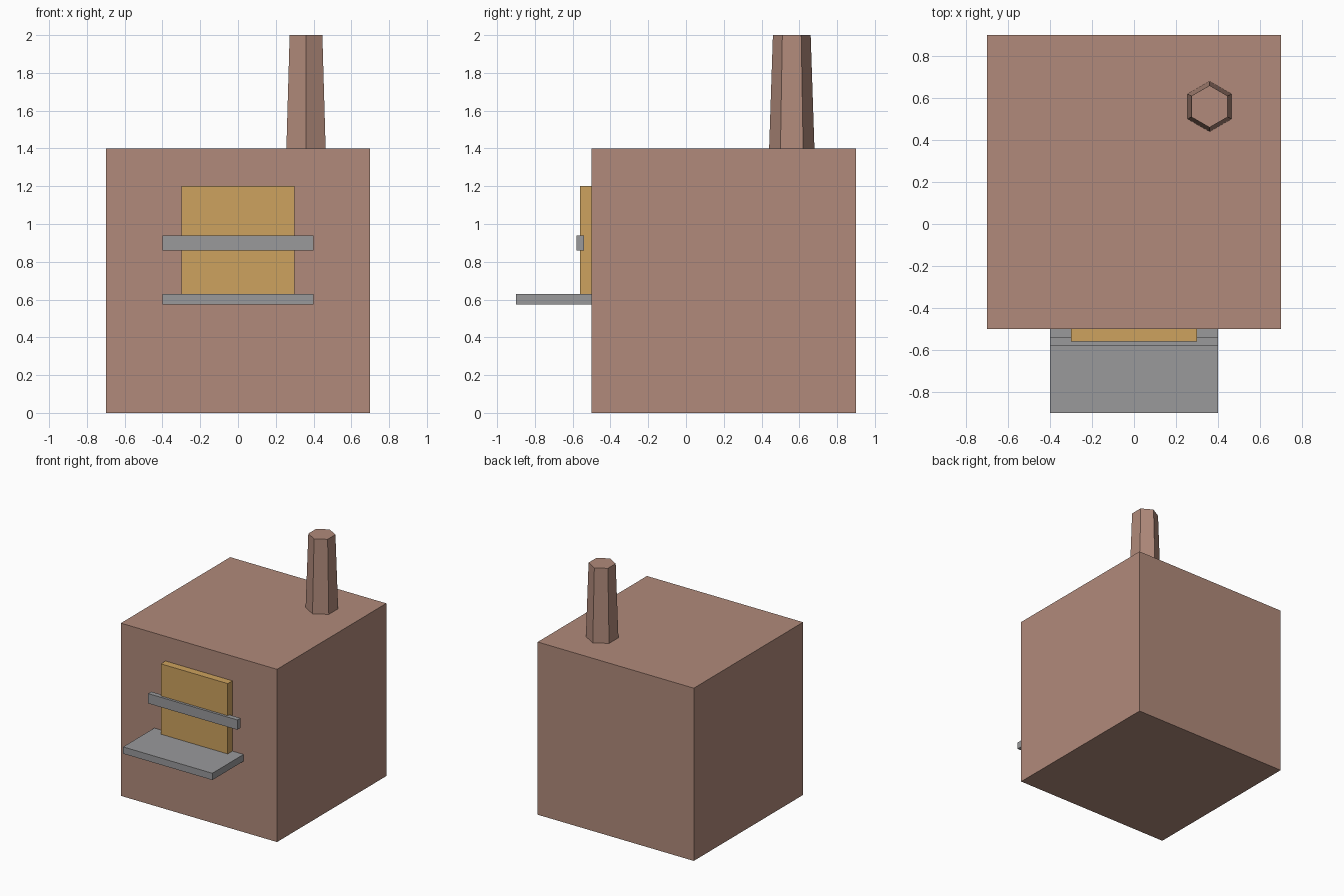
import bpy
import math

default = bpy.data.objects.get("Cube")
if default:
    bpy.data.objects.remove(default, do_unlink=True)


def material(name, rgb):
    mat = bpy.data.materials.new(name)
    mat.use_nodes = True
    color = (*rgb, 1)
    mat.diffuse_color = color
    mat.node_tree.nodes["Principled BSDF"].inputs["Base Color"].default_value = color
    return mat


def box(name, mat, xs, ys, zs):
    """Box given by its low and high limits on each axis."""
    spans = (xs, ys, zs)
    bpy.ops.mesh.primitive_cube_add(size=1, location=[(a + b) / 2 for a, b in spans])
    obj = bpy.context.object
    obj.name = name
    obj.scale = [b - a for a, b in spans]
    bpy.ops.object.transform_apply(location=False, rotation=False, scale=True)
    obj.data.materials.append(mat)
    return obj


clay = material("clay brown", (0.44, 0.255, 0.197))
wood = material("ochre wood", (0.61, 0.36, 0.112))
iron = material("iron grey", (0.32, 0.32, 0.33))

# Oven block
box("oven_body", clay, (-0.7, 0.7), (-0.5, 0.9), (0, 1.4))

# Door with its crossbar, and the shelf below it
box("door", wood, (-0.3, 0.3), (-0.56, -0.5), (0.6, 1.2))
box("door_bar", iron, (-0.4, 0.4), (-0.58, -0.54), (0.86, 0.94))
box("front_shelf", iron, (-0.4, 0.4), (-0.9, -0.5), (0.575, 0.63))

# Tapered six-sided chimney with corners toward the front and back
bpy.ops.mesh.primitive_cone_add(vertices=6, radius1=0.12, radius2=0.1, depth=0.6,
                                location=(0.36, 0.56, 1.7))
chimney = bpy.context.object
chimney.name = "chimney"
chimney.data.materials.append(clay)
